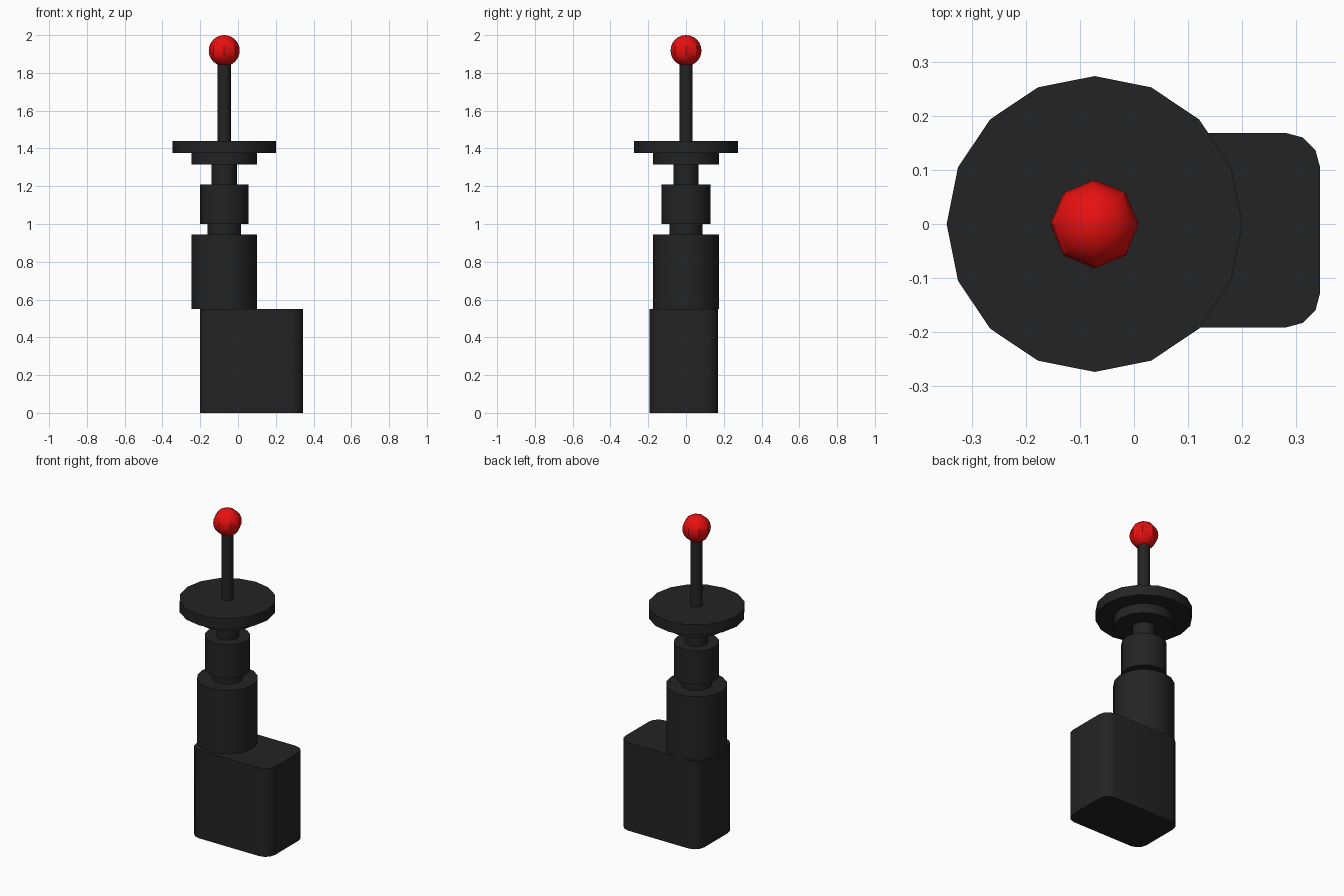
import bpy, bmesh, math
from mathutils import Matrix

cube = bpy.data.objects.get("Cube")
if cube:
    bpy.data.objects.remove(cube, do_unlink=True)


def material(name, rgb):
    mat = bpy.data.materials.new(name)
    mat.use_nodes = True
    mat.diffuse_color = (*rgb, 1)
    bsdf = next(n for n in mat.node_tree.nodes if n.type == 'BSDF_PRINCIPLED')
    bsdf.inputs["Base Color"].default_value = (*rgb, 1)
    return mat


black = material("matte black", (0.017, 0.017, 0.017))
red = material("bright red", (0.8, 0.005, 0.005))
AXIS_X = -0.073


def finish(bm, name, mat):
    bmesh.ops.recalc_face_normals(bm, faces=bm.faces)
    mesh = bpy.data.meshes.new(name)
    bm.to_mesh(mesh)
    bm.free()
    mesh.materials.append(mat)
    obj = bpy.data.objects.new(name, mesh)
    bpy.context.collection.objects.link(obj)
    bpy.ops.object.select_all(action='DESELECT')
    obj.select_set(True)
    bpy.context.view_layer.objects.active = obj
    bpy.ops.object.shade_smooth_by_angle(angle=math.radians(40))


def cylinder(name, radius, z0, z1, sides=16):
    bm = bmesh.new()
    bmesh.ops.create_cone(bm, cap_ends=True, segments=sides, radius1=radius,
                          radius2=radius, depth=z1 - z0,
                          matrix=Matrix.Translation((AXIS_X, 0, (z0 + z1) / 2)))
    finish(bm, name, black)


# Rounded base block
x0, x1, y0, y1, height, r = -0.2, 0.345, -0.192, 0.169, 0.55, 0.065
corners = [(x1 - r, y1 - r), (x0 + r, y1 - r), (x0 + r, y0 + r), (x1 - r, y0 + r)]
bm = bmesh.new()
outline = []
for i, (cx, cy) in enumerate(corners):
    for step in range(4):
        a = math.radians(90 * i + 30 * step)
        outline.append(bm.verts.new((cx + r * math.cos(a), cy + r * math.sin(a), 0)))
face = bm.faces.new(outline)
top = bmesh.ops.extrude_face_region(bm, geom=[face], use_keep_orig=True)["geom"]
bmesh.ops.translate(bm, vec=(0, 0, height),
                    verts=[v for v in top if isinstance(v, bmesh.types.BMVert)])
finish(bm, "base_block", black)

# Stacked shaft, collar, disc and rod
cylinder("lower_column", 0.174, 0.55, 0.945)
cylinder("lower_neck", 0.088, 0.945, 1.0)
cylinder("upper_column", 0.129, 1.0, 1.21)
cylinder("upper_neck", 0.067, 1.21, 1.315)
cylinder("collar", 0.174, 1.315, 1.375)
cylinder("disc", 0.274, 1.375, 1.44)
cylinder("rod", 0.035, 1.44, 1.86)

# Ball tip
bm = bmesh.new()
bmesh.ops.create_uvsphere(bm, u_segments=8, v_segments=12, radius=0.082,
                          matrix=Matrix.Translation((AXIS_X, 0, 1.918)))
finish(bm, "ball_tip", red)
for poly in bpy.data.objects["ball_tip"].data.polygons:
    poly.use_smooth = True
bpy.ops.object.shade_smooth()
